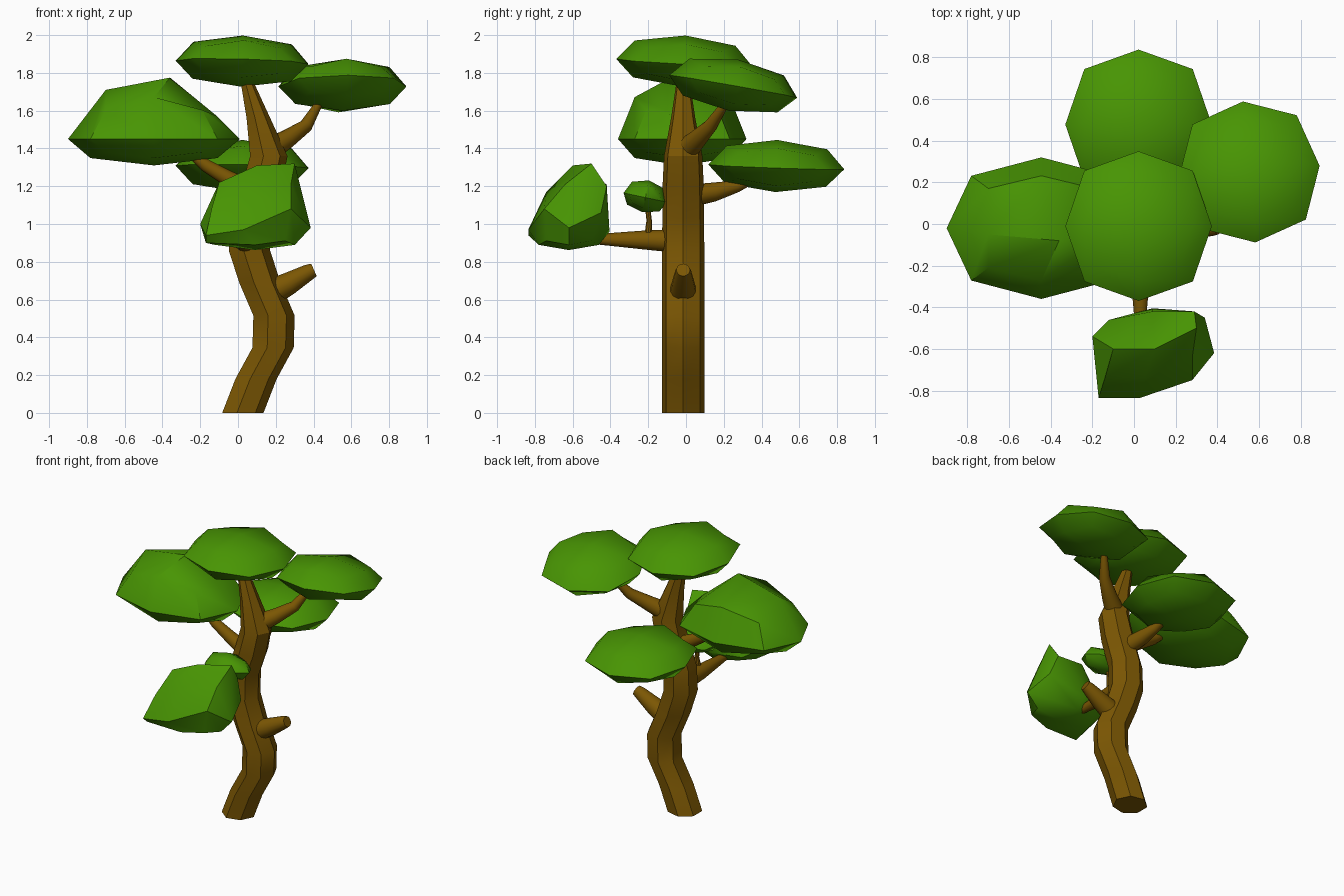
import bpy, bmesh, math
from mathutils import Vector, Euler


def material(name, rgb):
    m = bpy.data.materials.new(name)
    m.diffuse_color = (*rgb, 1)
    return m


BARK = material("bark", (0.2, 0.095, 0.001))
LEAF = material("leaf", (0.065, 0.3, 0.001))


def finish(bm, name, mat, angle=30):
    bmesh.ops.recalc_face_normals(bm, faces=bm.faces)
    me = bpy.data.meshes.new(name)
    bm.to_mesh(me)
    bm.free()
    me.materials.append(mat)
    me.shade_smooth()
    me.set_sharp_from_angle(angle=math.radians(angle))
    bpy.context.collection.objects.link(bpy.data.objects.new(name, me))


def tube(name, path, sides, level=False):
    """Tapered tube through (x, y, z, radius) points; level keeps rings flat."""
    bm = bmesh.new()
    pts = [Vector(p[:3]) for p in path]
    rings = []
    for i, p in enumerate(pts):
        t = pts[min(i + 1, len(pts) - 1)] - pts[max(i - 1, 0)]
        if level:
            u, v = Vector((1, 0, 0)), Vector((0, 1, 0))
        else:
            ref = Vector((0, 1, 0)) if abs(t.y) < 0.8 * t.length else Vector((1, 0, 0))
            u = t.cross(ref).normalized()
            v = t.cross(u).normalized()
        r = path[i][3]
        rings.append([bm.verts.new(p + r * (u * math.cos(a) + v * math.sin(a)))
                      for a in (2 * math.pi * k / sides for k in range(sides))])
    for a, b in zip(rings, rings[1:]):
        for k in range(sides):
            n = (k + 1) % sides
            bm.faces.new((a[k], a[n], b[n], b[k]))
    bm.faces.new(rings[0])
    bm.faces.new(rings[-1])
    finish(bm, name, BARK)


def foliage(name, center, size, tilt=(0, 0, 0), up=1, down=1, moved=None):
    """24-faced rounded cube, squashed and tilted; moved places chosen grid points."""
    bm = bmesh.new()
    bmesh.ops.create_cube(bm, size=2)
    bmesh.ops.subdivide_edges(bm, edges=bm.edges[:], cuts=1, use_grid_fill=True)
    rot = Euler([math.radians(a) for a in tilt]).to_matrix()
    for v in bm.verts:
        key = tuple(round(c) for c in v.co)
        if moved and key in moved:
            v.co = moved[key]
            continue
        count = sum(abs(k) for k in key)
        w = {1: 1.0, 2: 0.74, 3: 0.56}[count]
        wz = {1: 1.0, 2: 0.72, 3: 0.5}[count]
        s = Vector((size[0] * w, size[1] * w, size[2] * wz * (up if key[2] > 0 else down)))
        v.co = Vector(center) + rot @ (Vector(key) * s)
    finish(bm, name, LEAF, 42)


# Winding seven-sided trunk
tube("trunk", [
    (0.02, -0.015, 0, 0.115), (0.09, -0.015, 0.18, 0.115), (0.18, -0.015, 0.345, 0.115),
    (0.185, -0.015, 0.515, 0.115), (0.11, -0.015, 0.69, 0.115), (0.055, -0.015, 0.86, 0.115),
    (0.06, -0.015, 1.03, 0.113), (0.12, -0.015, 1.2, 0.112), (0.158, -0.015, 1.36, 0.104),
    (0.105, -0.015, 1.56, 0.066), (0.035, -0.015, 1.79, 0.03)], 7, level=True)

# Branches
tube("stub_branch", [(0.15, -0.015, 0.625, 0.075), (0.27, -0.015, 0.685, 0.06),
                     (0.375, -0.015, 0.745, 0.043), (0.402, -0.015, 0.757, 0.036)], 14)
tube("front_branch", [(0.04, -0.05, 0.91, 0.062), (0.03, -0.2, 0.915, 0.052),
                      (0.03, -0.5, 0.92, 0.025)], 14)
tube("front_twig", [(0.04, -0.2, 0.93, 0.022), (0.05, -0.195, 1.02, 0.015),
                    (0.05, -0.205, 1.1, 0.014)], 10)
tube("left_branch", [(0.08, -0.01, 1.17, 0.055), (-0.06, -0.01, 1.245, 0.042),
                     (-0.17, -0.01, 1.31, 0.034), (-0.27, -0.01, 1.39, 0.022)], 14)
tube("back_branch", [(0.08, 0.03, 1.15, 0.06), (0.06, 0.15, 1.17, 0.05),
                     (0.04, 0.27, 1.2, 0.032), (0.03, 0.36, 1.24, 0.022)], 14)
tube("right_branch", [(0.16, 0.0, 1.39, 0.065), (0.26, 0.06, 1.45, 0.05),
                      (0.36, 0.13, 1.52, 0.036), (0.43, 0.21, 1.64, 0.02)], 14)

# Flat leaf clumps
foliage("top_foliage", (0.022, -0.01, 1.855), (0.352, 0.36, 0.143), (-3, 1.5, 0), down=0.9)
foliage("back_foliage", (0.022, 0.478, 1.302), (0.352, 0.36, 0.143), (-2, 1, 0), down=0.93)
foliage("right_foliage", (0.553, 0.25, 1.728), (0.34, 0.345, 0.145), (-10, 0, 5), down=0.9)
foliage("small_foliage", (0.07, -0.215, 1.14), (0.17, 0.118, 0.093), (-12, 0, 0), down=0.85)

# Large left clump with a high off-centre ridge
foliage("left_foliage", (-0.445, -0.02, 1.45), (0.455, 0.34, 0.14), up=2.2, moved={
    (-1, 0, 1): (-0.7, -0.05, 1.71), (0, 0, 1): (-0.36, -0.08, 1.775),
    (1, 0, 1): (-0.11, -0.03, 1.57)})

# Lopsided front clump, rising to the back right
foliage("front_foliage", (0.09, -0.62, 0.96), (0.285, 0.215, 0.098), up=3.5, moved={
    (1, 0, 0): (0.385, -0.62, 0.98), (1, -1, 0): (0.28, -0.75, 1.08),
    (0, -1, 0): (0.03, -0.835, 0.97), (-1, -1, 0): (-0.17, -0.835, 0.94),
    (-1, 0, 0): (-0.2, -0.54, 1.0), (1, 1, 0): (0.34, -0.45, 1.06),
    (0, 0, 1): (0.1, -0.6, 1.31), (1, 0, 1): (0.3, -0.5, 1.32),
    (-1, 0, 1): (-0.1, -0.6, 1.22), (0, -1, 1): (0.05, -0.74, 1.17),
    (1, -1, 1): (0.28, -0.64, 1.21), (-1, -1, 1): (-0.14, -0.74, 1.08),
    (0, 1, 1): (0.09, -0.42, 1.21), (1, 1, 1): (0.29, -0.42, 1.2),
    (-1, -1, -1): (-0.17, -0.79, 0.9)})
